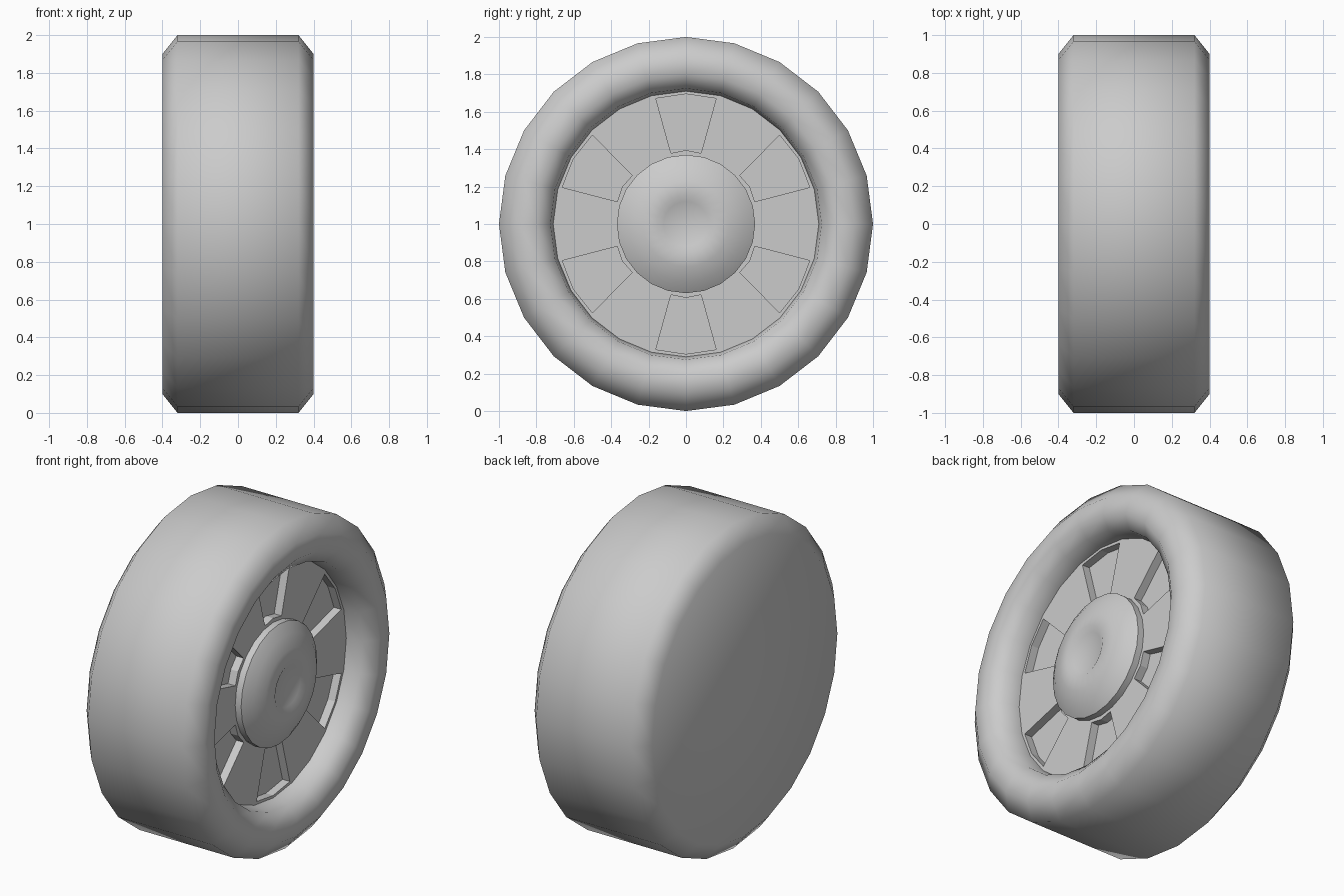
import bpy, bmesh
from math import cos, sin, pi, radians

if "Cube" in bpy.data.objects:
    bpy.data.objects.remove(bpy.data.objects["Cube"])

SEG = 24


def finish(name, bm, angle=None):
    bmesh.ops.recalc_face_normals(bm, faces=bm.faces)
    me = bpy.data.meshes.new(name)
    bm.to_mesh(me)
    bm.free()
    ob = bpy.data.objects.new(name, me)
    bpy.context.collection.objects.link(ob)
    bpy.ops.object.select_all(action='DESELECT')
    ob.select_set(True)
    bpy.context.view_layer.objects.active = ob
    if angle:
        bpy.ops.object.shade_smooth_by_angle(angle=radians(angle))
    return ob


def lathe(name, profile, angle):
    """Revolve (x, radius) points around the wheel axle and cap both ends."""
    bm = bmesh.new()
    rings = [[bm.verts.new((x, r * cos(2 * pi * i / SEG), 1 + r * sin(2 * pi * i / SEG)))
              for i in range(SEG)] for x, r in profile]
    for a, b in zip(rings, rings[1:]):
        for i in range(SEG):
            j = (i + 1) % SEG
            bm.faces.new((a[i], a[j], b[j], b[i]))
    bm.faces.new(rings[0])
    bm.faces.new(rings[-1])
    return finish(name, bm, angle)


# Tyre with closed back
lathe("tyre", [(-.40, .90), (-.32, 1), (.32, 1), (.40, .90), (.40, .80),
               (.34, .725), (.24, .71), (.15, .71)], 60)

# Wheel plate with six wedge pockets
plate = lathe("wheel_plate", [(.10, .71), (.24, .71)], 30)
bm = bmesh.new()
for k in range(6):
    mid = 30 + 60 * k
    outline = [(.387, -12), (.69, -13.5), (.695, 0), (.69, 13.5), (.387, 12), (.395, 0)]
    pts = [(r * cos(radians(mid + a)), 1 + r * sin(radians(mid + a))) for r, a in outline]
    low = [bm.verts.new((.19, y, z)) for y, z in pts]
    high = [bm.verts.new((.30, y, z)) for y, z in pts]
    bm.faces.new(low)
    bm.faces.new(high)
    for i in range(6):
        j = (i + 1) % 6
        bm.faces.new((low[i], low[j], high[j], high[i]))
cutter = finish("pocket_cutter", bm)
cutter.hide_render = True
mod = plate.modifiers.new("pockets", 'BOOLEAN')
mod.operation = 'DIFFERENCE'
mod.solver = 'EXACT'
mod.object = cutter
bpy.context.view_layer.objects.active = plate
bpy.ops.object.modifier_apply(modifier="pockets")
bpy.data.objects.remove(cutter)

# Domed hub with a shallow recess in the middle
lathe("hub", [(.20, .37), (.28, .37), (.32, .31), (.347, .23), (.36, .155),
              (.34, .12)], 40)
